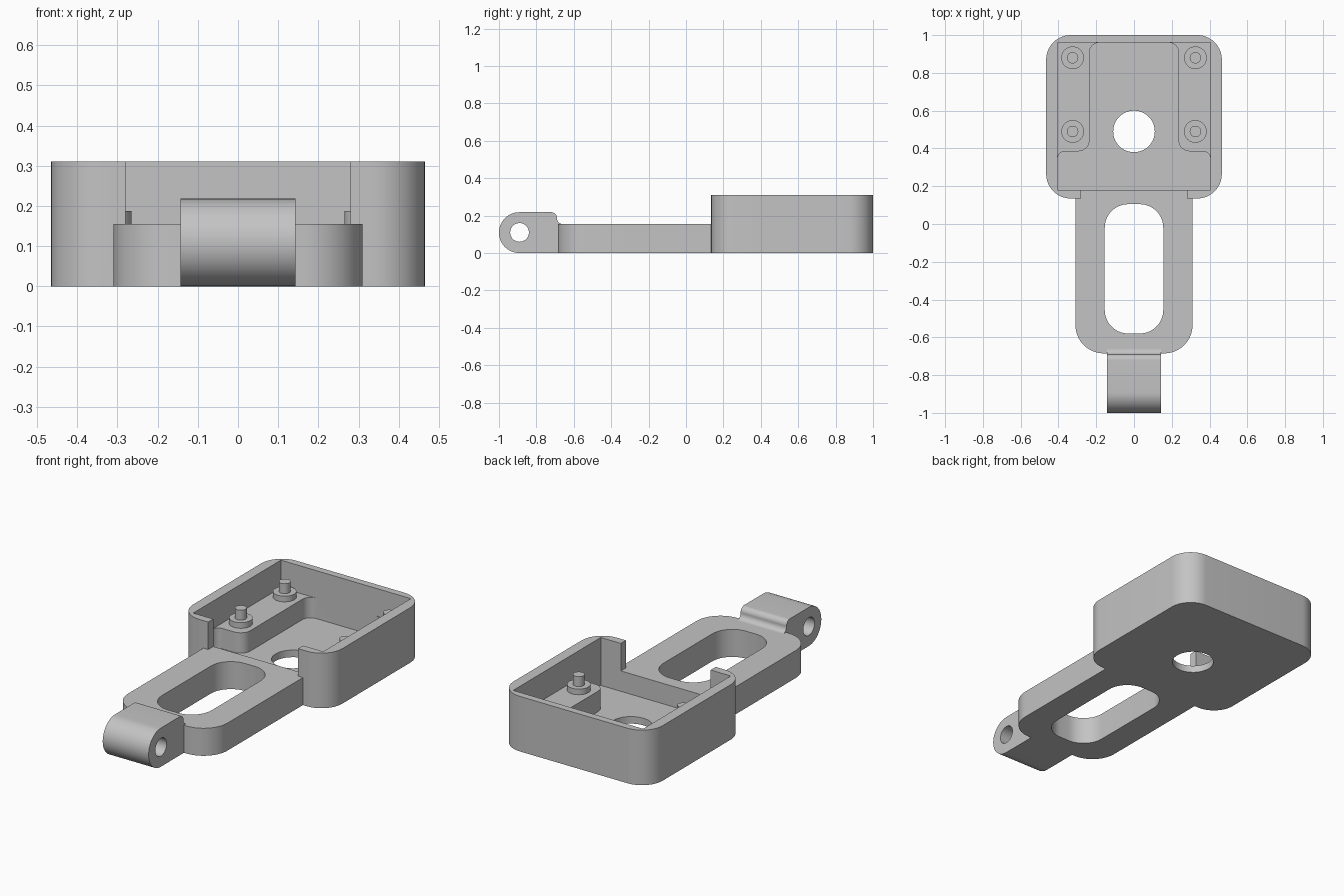
import bpy, bmesh
from math import sin, cos, pi, radians
from mathutils import Vector

if "Cube" in bpy.data.objects:
    bpy.data.objects.remove(bpy.data.objects["Cube"])

grey = bpy.data.materials.new("plain grey")
grey.use_nodes = True
grey.diffuse_color = (0.55, 0.55, 0.55, 1)
grey.node_tree.nodes["Principled BSDF"].inputs["Base Color"].default_value = (0.55, 0.55, 0.55, 1)

ARM_TOP, FLOOR, RIM = 0.155, 0.04, 0.31
FRONT, BACK = 0.135, 1.0


def rounded(corners, steps=14):
    """Outline with right-angled corners given as (x, y, radius)."""
    out = []
    n = len(corners)
    for i, (x, y, r) in enumerate(corners):
        p = Vector((x, y))
        if r == 0:
            out.append(p)
            continue
        u = (Vector(corners[i - 1][:2]) - p).normalized() * r
        v = (Vector(corners[(i + 1) % n][:2]) - p).normalized() * r
        for k in range(steps + 1):
            t = pi / 2 * k / steps
            out.append(p + u * (1 - sin(t)) + v * (1 - cos(t)))
    return [p for i, p in enumerate(out) if (p - out[i - 1]).length > 1e-5]


def box(x, y0, y1, r_front=0, r_back=0):
    return rounded([(-x, y0, r_front), (x, y0, r_front), (x, y1, r_back), (-x, y1, r_back)])


def circle(cx, cy, r, n=48):
    return [Vector((cx + r * cos(2 * pi * i / n), cy + r * sin(2 * pi * i / n))) for i in range(n)]


def prism(name, outline, low, high, along_x=False):
    """Extrude an outline along z, or a (y, z) outline along x."""
    def place(p, h):
        return (h, p.x, p.y) if along_x else (p.x, p.y, h)
    bm = bmesh.new()
    a = [bm.verts.new(place(p, low)) for p in outline]
    b = [bm.verts.new(place(p, high)) for p in outline]
    bm.faces.new(a[::-1])
    bm.faces.new(b)
    for i in range(len(a)):
        bm.faces.new((a[i - 1], a[i], b[i], b[i - 1]))
    bmesh.ops.recalc_face_normals(bm, faces=bm.faces)
    mesh = bpy.data.meshes.new(name)
    bm.to_mesh(mesh)
    bm.free()
    mesh.materials.append(grey)
    obj = bpy.data.objects.new(name, mesh)
    bpy.context.collection.objects.link(obj)
    return obj


def activate(obj):
    bpy.ops.object.select_all(action='DESELECT')
    obj.select_set(True)
    bpy.context.view_layer.objects.active = obj


def cut(obj, *args, **kw):
    cutter = prism("cutter", *args, **kw)
    cutter.hide_render = True
    mod = obj.modifiers.new("cut", 'BOOLEAN')
    mod.operation, mod.solver, mod.object = 'DIFFERENCE', 'EXACT', cutter
    activate(obj)
    bpy.ops.object.modifier_apply(modifier=mod.name)
    bpy.data.objects.remove(cutter)


# Tray: rounded block with a deep pocket between two side shelves
tray = prism("tray", box(0.465, FRONT, BACK, 0.13, 0.13), 0, RIM)
half = [(0.405, 0.18, 0), (0.405, 0.385, 0.04), (0.235, 0.385, 0.06), (0.235, 0.96, 0.05)]
pocket = half + [(-x, y, r) for x, y, r in reversed(half)]
cut(tray, box(0.405, 0.18, 0.96), ARM_TOP, 0.4)
cut(tray, rounded(pocket), FLOOR, 0.2)
cut(tray, box(0.28, 0.1, 0.25), ARM_TOP, 0.4)      # gap in the front wall
cut(tray, circle(0, 0.49, 0.11), -0.1, 0.1)        # floor hole

# Arm with a long slot
arm = prism("arm", box(0.31, -0.685, FRONT, 0.15, 0), 0, ARM_TOP)
slot_r = 0.125
cut(arm, box(0.155, -0.58, 0.105, slot_r, slot_r), -0.1, 0.3)

# Hinge lug with a fillet resting on the arm
lug = prism("hinge_lug", rounded([
    (-1, 0, 0.109), (-0.685, 0, 0), (-0.685, ARM_TOP, 0), (-0.66, ARM_TOP, 0),
    (-0.69, ARM_TOP, 0.03), (-0.69, 0.218, 0.03), (-1, 0.218, 0.109)]),
    -0.143, 0.143, along_x=True)
cut(lug, circle(-0.89, 0.11, 0.05), -0.3, 0.3, along_x=True)

# Four standoffs with locating pins
parts = [tray, arm, lug]
for side, sx in (("right", -1), ("left", 1)):
    for row, y in (("front", 0.49), ("back", 0.88)):
        x = 0.325 * sx
        parts.append(prism(f"{row}_{side}_standoff", circle(x, y, 0.06), ARM_TOP, 0.187))
        parts.append(prism(f"{row}_{side}_pin", circle(x, y, 0.03), 0.187, 0.243))

for obj in parts:
    activate(obj)
    bpy.ops.object.shade_smooth_by_angle(angle=radians(30))
